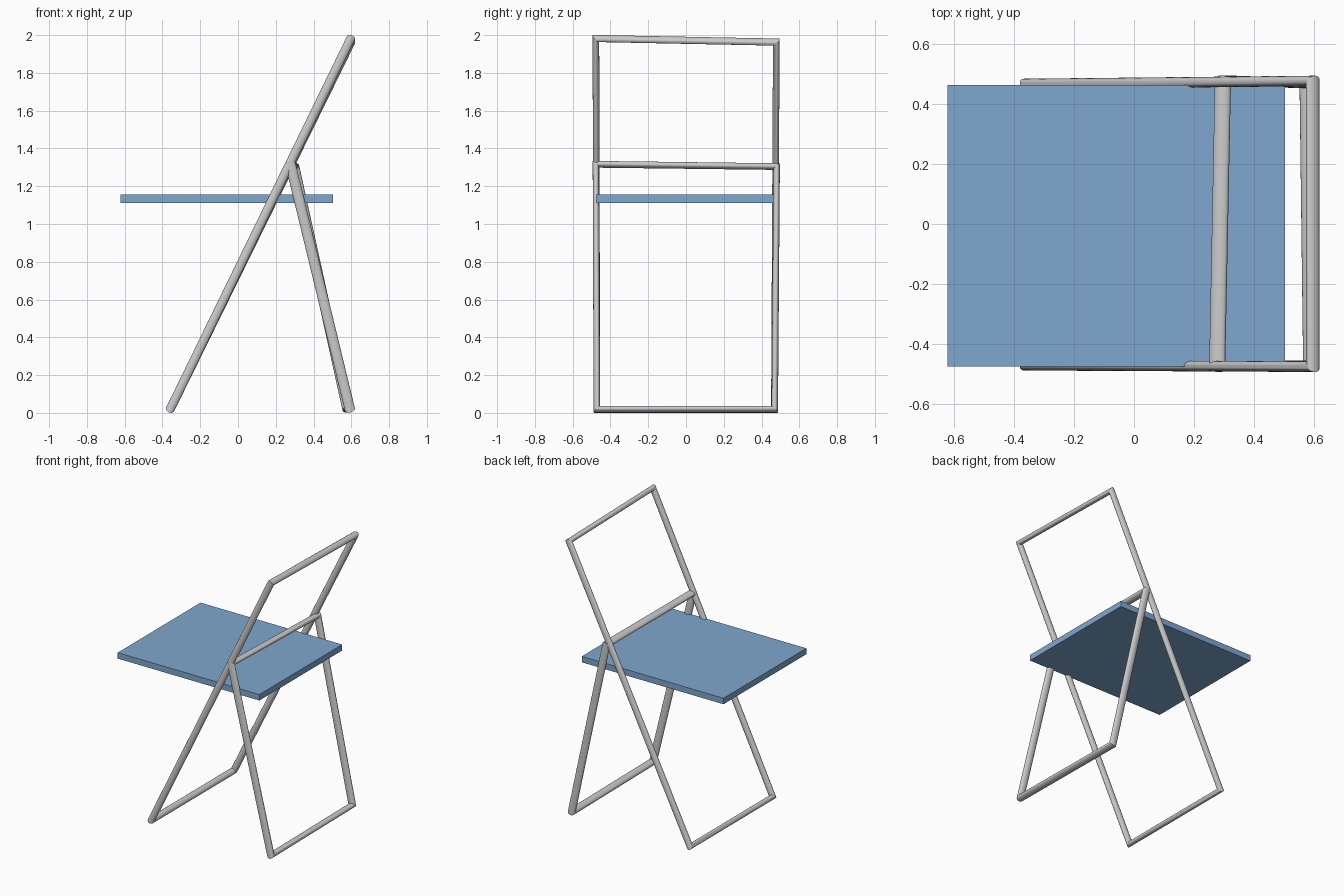
import bpy, bmesh
from math import cos, sin, tau, radians
from mathutils import Vector

if "Cube" in bpy.data.objects:
    bpy.data.objects.remove(bpy.data.objects["Cube"])

SIDES = 24


def tube_frame(name, corners, in_plane, across):
    """Closed four-cornered loop of oval tube with mitred corners."""
    pts = [Vector(c) for c in corners]
    n = len(pts)
    normal = (pts[1] - pts[0]).cross(pts[3] - pts[0]).normalized()
    bm = bmesh.new()
    rings = []
    for i, p in enumerate(pts):
        m0 = (p - pts[i - 1]).normalized().cross(normal)
        m1 = (pts[(i + 1) % n] - p).normalized().cross(normal)
        mitre = (m0 + m1) / (1 + m0.dot(m1))
        rings.append([bm.verts.new(p + mitre * in_plane * cos(k * tau / SIDES)
                                   + normal * across * sin(k * tau / SIDES))
                      for k in range(SIDES)])
    for i in range(n):
        a, b = rings[i], rings[(i + 1) % n]
        for k in range(SIDES):
            j = (k + 1) % SIDES
            bm.faces.new((a[k], a[j], b[j], b[k]))
    bmesh.ops.recalc_face_normals(bm, faces=bm.faces)
    mesh = bpy.data.meshes.new(name)
    bm.to_mesh(mesh)
    bm.free()
    ob = bpy.data.objects.new(name, mesh)
    bpy.context.collection.objects.link(ob)
    bpy.ops.object.select_all(action='DESELECT')
    ob.select_set(True)
    bpy.context.view_layer.objects.active = ob
    bpy.ops.object.shade_smooth_by_angle(angle=radians(40))
    return ob


# Long leaning loop: front legs and backrest
tube_frame("front_leg_and_back_frame",
           [(-0.359, -0.472, 0.019), (-0.359, 0.468, 0.019),
            (0.597, 0.478, 1.963), (0.597, -0.477, 1.982)],
           0.0175, 0.0235)

# Short loop: rear legs, hinged on the long loop
tube_frame("rear_leg_frame",
           [(0.592, -0.472, 0.0195), (0.580, 0.470, 0.0195),
            (0.297, 0.480, 1.304), (0.278, -0.477, 1.316)],
           0.017, 0.0275)

# Flat seat board
lo, hi = Vector((-0.623, -0.477, 1.112)), Vector((0.504, 0.464, 1.155))
bpy.ops.mesh.primitive_cube_add(size=1, location=(lo + hi) / 2)
seat = bpy.context.object
seat.name = "seat"
seat.scale = hi - lo
bpy.ops.object.transform_apply(location=False, rotation=False, scale=True)
blue = bpy.data.materials.new("seat_blue")
blue.diffuse_color = (0.21, 0.39, 0.62, 1)
blue.use_nodes = True
blue.node_tree.nodes["Principled BSDF"].inputs["Base Color"].default_value = blue.diffuse_color
seat.data.materials.append(blue)
